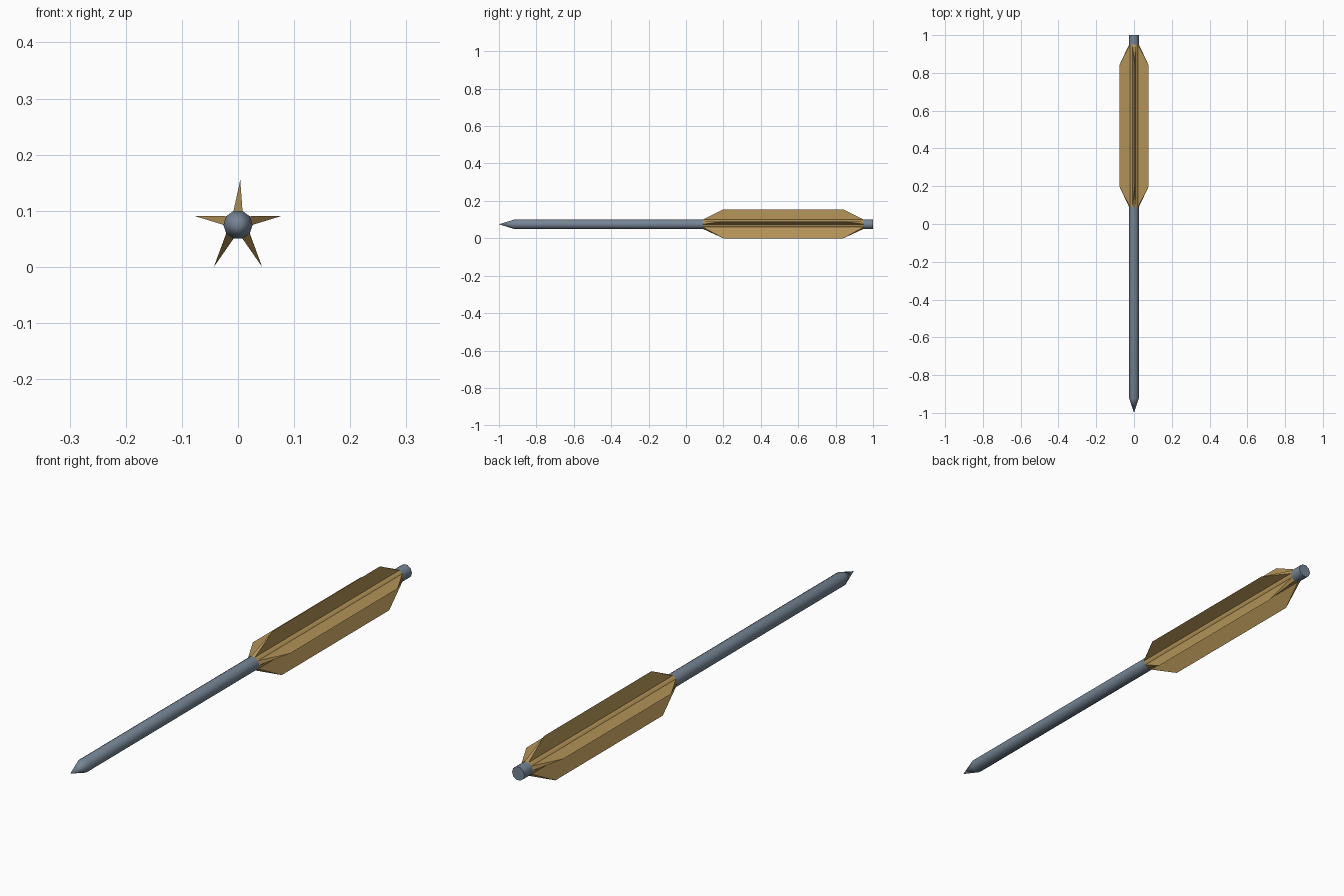
import bpy, bmesh, math

if "Cube" in bpy.data.objects:
    bpy.data.objects.remove(bpy.data.objects["Cube"])

SIDES, RADIUS, ZC = 10, 0.026, 0.075
FIN_START, FIN_END = 0.09, 0.95


def material(name, rgb):
    m = bpy.data.materials.new(name)
    m.diffuse_color = (*rgb, 1)
    m.use_nodes = True
    m.node_tree.nodes["Principled BSDF"].inputs["Base Color"].default_value = m.diffuse_color
    return m


steel = material("steel grey", (0.18, 0.235, 0.30))
gold = material("dull gold", (0.45, 0.29, 0.095))


def rim(i, y):
    a = i * 2 * math.pi / SIDES
    return (RADIUS * math.cos(a), y, ZC + RADIUS * math.sin(a))


def finish(bm, name, mats):
    bmesh.ops.recalc_face_normals(bm, faces=bm.faces)
    me = bpy.data.meshes.new(name)
    bm.to_mesh(me)
    bm.free()
    for m in mats:
        me.materials.append(m)
    ob = bpy.data.objects.new(name, me)
    bpy.context.collection.objects.link(ob)


# Shaft with pointed front; its sides between the fins are gold
bm = bmesh.new()
stations = (-0.92, FIN_START, FIN_END, 1.0)
rings = [[bm.verts.new(rim(i, y)) for i in range(SIDES)] for y in stations]
point = bm.verts.new((0, -1, ZC))
for i in range(SIDES):
    j = (i + 1) % SIDES
    bm.faces.new((point, rings[0][i], rings[0][j])).smooth = True
    for k in range(3):
        f = bm.faces.new((rings[k][i], rings[k + 1][i], rings[k + 1][j], rings[k][j]))
        f.smooth = True
        f.material_index = 1 if k == 1 else 0
bm.faces.new(rings[-1])
finish(bm, "shaft", (steel, gold))

# Five wedge fins, each raised from every second side of the shaft
tips = ((0.078, 0.016), (0.004, 0.08), (-0.078, 0.016), (-0.043, -0.075), (0.043, -0.075))
for n, (x, z) in enumerate(tips):
    bm = bmesh.new()
    a0, a1, b0, b1 = [bm.verts.new(rim(i, y)) for i in (2 * n, 2 * n + 1)
                      for y in (FIN_START, FIN_END)]
    t0, t1 = [bm.verts.new((x, y, ZC + z)) for y in (0.2, 0.84)]
    for f in ((a0, a1, t1, t0), (b0, t0, t1, b1), (a0, t0, b0), (a1, b1, t1), (a0, b0, b1, a1)):
        bm.faces.new(f)
    finish(bm, f"fin_{n + 1}", (gold,))
